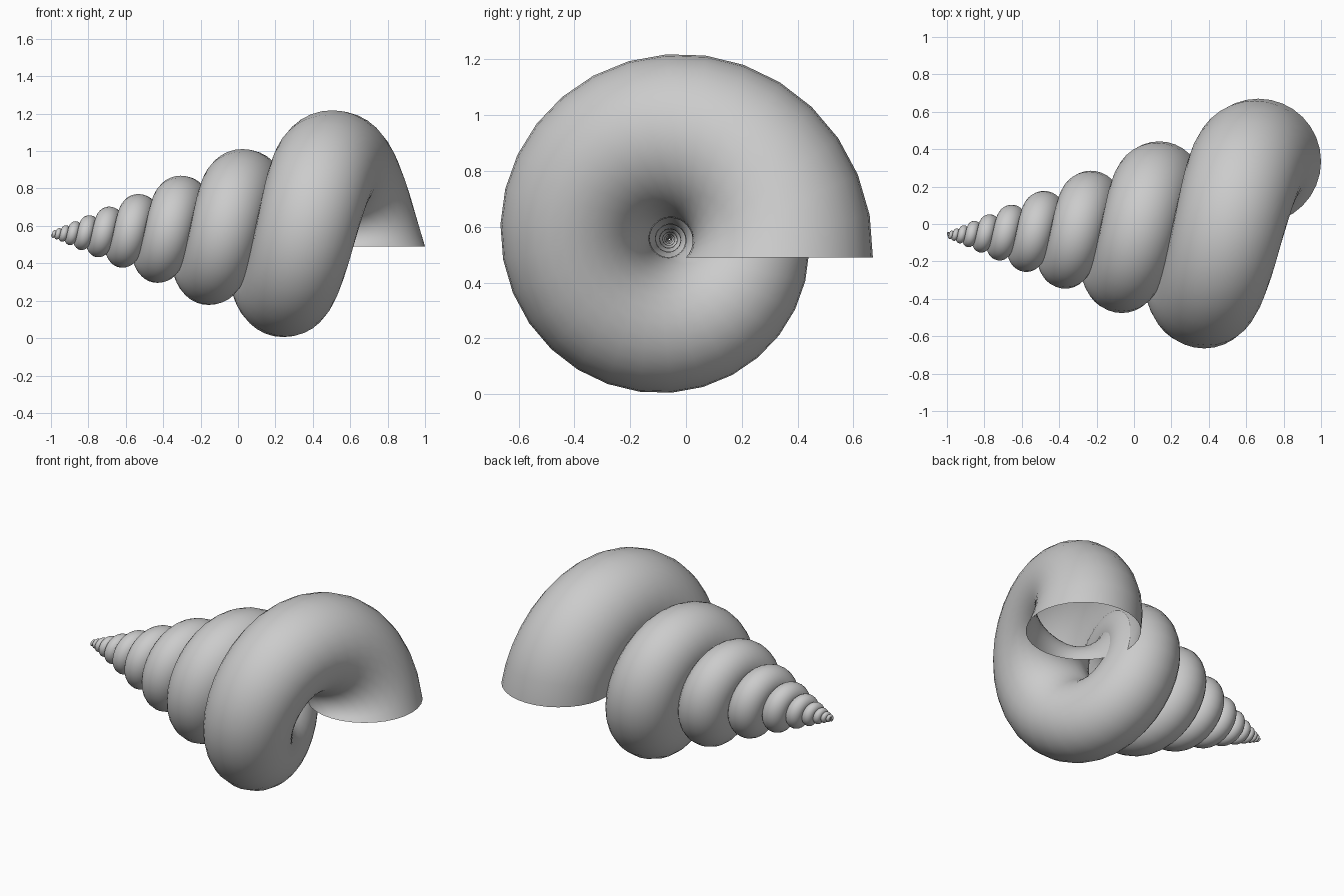
import bpy, bmesh, math
from mathutils import Matrix, Vector

if "Cube" in bpy.data.objects:
    bpy.data.objects.remove(bpy.data.objects["Cube"])

STEPS_PER_TURN = 30
TURNS = 10
RING = 32
GROWTH = 1.455                          # size ratio from one whorl to the next
APEX = Vector((-1.032, -0.06, 0.555))   # fixed point of the spiral, coil axis runs along x
MOUTH = Vector((0.665, 0.335, 0.49))    # centre of the opening
RADIUS = 0.335

# Mouth outline: a flat horizontal circle, relative to the apex
mouth = []
for i in range(RING):
    a = 2 * math.pi * i / RING
    mouth.append(MOUTH - APEX + RADIUS * Vector((math.cos(a), math.sin(a), 0)))

# Sweep the outline back to the apex, turning and shrinking each step
bm = bmesh.new()
previous = None
for step in range(STEPS_PER_TURN * TURNS + 1):
    turns = step / STEPS_PER_TURN
    move = (Matrix.Translation(APEX)
            @ Matrix.Rotation(2 * math.pi * turns, 4, 'X')
            @ Matrix.Scale(GROWTH ** -turns, 4))
    ring = [bm.verts.new(move @ p) for p in mouth]
    if previous:
        for i in range(RING):
            j = (i + 1) % RING
            bm.faces.new((previous[i], previous[j], ring[j], ring[i]))
    previous = ring
for f in bm.faces:
    f.smooth = True
bmesh.ops.recalc_face_normals(bm, faces=bm.faces)

# Shell object
mesh = bpy.data.meshes.new("spiral_shell")
bm.to_mesh(mesh)
bm.free()
shell = bpy.data.objects.new("spiral_shell", mesh)
bpy.context.collection.objects.link(shell)
